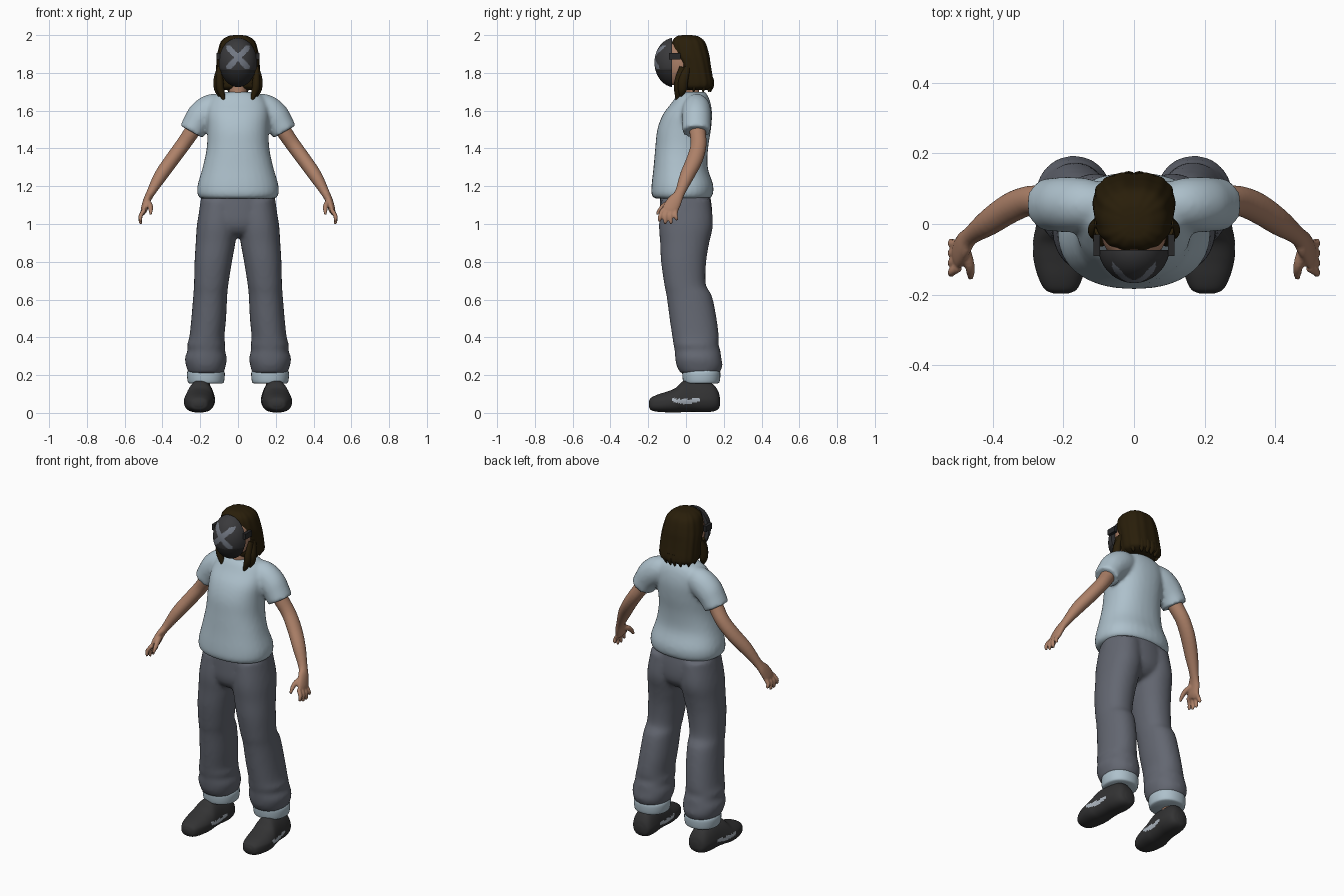
import bpy, bmesh, math
from mathutils import Vector

if "Cube" in bpy.data.objects:
    bpy.data.objects.remove(bpy.data.objects["Cube"])


def material(name, *rgb):
    m = bpy.data.materials.new(name)
    m.use_nodes = True
    m.diffuse_color = (*rgb, 1)
    m.node_tree.nodes["Principled BSDF"].inputs["Base Color"].default_value = (*rgb, 1)
    return m


SHIRT = material("pale_blue_cloth", .42, .53, .60)
PANTS = material("slate_cloth", .125, .135, .165)
SKIN = material("skin", .42, .22, .14)
HAIR = material("dark_brown_hair", .022, .013, .003)
SHOE = material("charcoal_shoe", .033, .033, .034)
MASK = material("charcoal_mask", .042, .042, .045)
JAW = material("black_mask", .022, .022, .023)
CROSS = material("grey_blue_paint", .17, .19, .23)
PATCH = material("pale_grey_patch", .42, .47, .53)


def spline(rows, steps):
    """Catmull-Rom interpolation of rows of numbers."""
    rows = [Vector(r) for r in rows]
    ext = [rows[0] * 2 - rows[1]] + rows + [rows[-1] * 2 - rows[-2]]
    out = []
    for p, q, r, s in zip(ext, ext[1:], ext[2:], ext[3:]):
        for k in range(steps):
            t = k / steps
            out.append(.5 * (2 * q + (r - p) * t + (2 * p - 5 * q + 4 * r - s) * t ** 2
                             + (3 * q - p - 3 * r + s) * t ** 3))
    return out + [rows[-1]]


def loft(bm, rows, mode="Z", segs=32, steps=4, power=1, mirror=False, ripple=0):
    """Z / Y rows: station, centre x, half width, low, high.  PATH rows: x, y, z, radius, radius."""
    rows = spline(rows, steps)
    for side in ((1, -1) if mirror else (1,)):
        rings = []
        for i, r in enumerate(rows):
            if mode == "PATH":
                c, a, b = Vector(r[:3]), r[3], r[4]
                t = Vector(rows[min(i + 1, len(rows) - 1)][:3]) - Vector(rows[max(i - 1, 0)][:3])
                u = t.cross(Vector((0, 1, 0))).normalized()
                v = u.cross(t).normalized()
            else:
                mid, a, b = (r[3] + r[4]) / 2, r[2], (r[4] - r[3]) / 2
                u = Vector((1, 0, 0))
                c = Vector((r[1], mid, r[0])) if mode == "Z" else Vector((r[1], r[0], mid))
                v = Vector((0, 1, 0)) if mode == "Z" else Vector((0, 0, 1))
            ring = []
            for k in range(segs):
                w = math.tau * k / segs
                cs, sn = math.cos(w), math.sin(w)
                g = 1 + ripple * math.cos(14 * w)
                p = c + u * a * g * math.copysign(abs(cs) ** power, cs) \
                      + v * b * g * math.copysign(abs(sn) ** power, sn)
                ring.append(bm.verts.new((p.x * side, p.y, p.z)))
            rings.append(ring)
        for lo, hi in zip(rings, rings[1:]):
            for k in range(segs):
                n = (k + 1) % segs
                bm.faces.new((lo[k], lo[n], hi[n], hi[k]))
        bm.faces.new(rings[0])
        bm.faces.new(rings[-1])


def finish(name, bm, mats, rule=None, voxel=0, smooth=4):
    bmesh.ops.recalc_face_normals(bm, faces=bm.faces)
    bm.normal_update()
    for f in bm.faces:
        f.smooth = True
        if rule:
            f.material_index = rule(f.calc_center_median(), f.normal)
    me = bpy.data.meshes.new(name)
    bm.to_mesh(me)
    bm.free()
    ob = bpy.data.objects.new(name, me)
    bpy.context.collection.objects.link(ob)
    for m in mats:
        me.materials.append(m)
    if voxel:
        r = ob.modifiers.new("merge", "REMESH")
        r.mode, r.voxel_size, r.use_smooth_shade = "VOXEL", voxel, True
        s = ob.modifiers.new("soften", "SMOOTH")
        s.factor, s.iterations = .5, smooth
    else:
        bpy.ops.object.select_all(action="DESELECT")
        ob.select_set(True)
        bpy.context.view_layer.objects.active = ob
        bpy.ops.object.shade_smooth_by_angle(angle=math.radians(50))
    return ob


# T-shirt: torso and short sleeves merged
bm = bmesh.new()
loft(bm, [(1.135, 0, .2, -.17, .13), (1.16, 0, .215, -.183, .143), (1.21, 0, .213, -.182, .143),
          (1.3, 0, .187, -.172, .115), (1.4, 0, .166, -.163, .117), (1.5, 0, .162, -.152, .132),
          (1.58, 0, .165, -.122, .138), (1.64, 0, .155, -.077, .13), (1.68, 0, .125, -.05, .115),
          (1.7, 0, .075, -.03, .1)], power=.88)
loft(bm, [(.08, .055, 1.62, .07, .06), (.14, .055, 1.608, .08, .075), (.19, .055, 1.572, .08, .078),
          (.222, .055, 1.53, .072, .076), (.246, .055, 1.488, .068, .075)], "PATH", mirror=True)
finish("shirt", bm, [SHIRT], voxel=.011)

# Trousers: hips and two baggy legs merged
bm = bmesh.new()
loft(bm, [(1.17, 0, .19, -.135, .125), (1.08, 0, .205, -.14, .138), (1, 0, .2, -.138, .135),
          (.95, 0, .13, -.11, .1), (.93, 0, .06, -.06, .05)])
loft(bm, [(1.13, .1, .095, -.13, .13), (1, .11, .107, -.143, .143), (.9, .119, .105, -.137, .123),
          (.8, .131, .099, -.132, .107), (.68, .142, .091, -.115, .105), (.62, .147, .09, -.103, .137),
          (.5, .155, .092, -.087, .162), (.4, .165, .093, -.072, .174), (.36, .168, .102, -.066, .172),
          (.33, .168, .099, -.06, .182), (.29, .17, .111, -.057, .187), (.25, .17, .105, -.05, .193),
          (.21, .169, .093, -.03, .178)], "Z", mirror=True, power=.92)
finish("trousers", bm, [PANTS], voxel=.012)

# Pale rolled cuffs
bm = bmesh.new()
loft(bm, [(.155, .17, .085, -.005, .165), (.165, .17, .096, -.015, .178), (.21, .17, .1, -.02, .182),
          (.23, .17, .09, -.015, .175)], mirror=True, power=.92)
finish("trouser_cuffs", bm, [SHIRT])

# Bare ankles
bm = bmesh.new()
loft(bm, [(.1, .188, .04, .03, .125), (.2, .185, .038, .035, .12)], mirror=True, segs=20)
finish("ankles", bm, [SKIN])


# Shoes with a slim side patch painted by position
def shoe_rule(c, n):
    arc = .06 + 2.2 * (c.y + .005) ** 2
    return int(abs(n.x) > .4 and -.075 < c.y < .078 and abs(c.z - arc) < .013 - .05 * abs(c.y))


bm = bmesh.new()
loft(bm, [(-.197, .207, .02, .035, .06), (-.185, .207, .045, .015, .08), (-.15, .208, .063, .006, .097),
          (-.1, .208, .076, .003, .113), (-.055, .206, .08, .002, .132), (-.015, .202, .078, .004, .168),
          (.04, .197, .074, .006, .176), (.1, .192, .072, .004, .168), (.145, .189, .064, .008, .15),
          (.17, .187, .048, .02, .115), (.18, .186, .02, .04, .08)],
     "Y", segs=72, steps=7, power=.8, mirror=True)
for v in bm.verts:
    mid = math.copysign(.197, v.co.x)
    v.co.x = mid + (v.co.x - mid) * (1 - 3 * max(0, v.co.z - .07))
finish("shoes", bm, [SHOE, PATCH], shoe_rule)

# Arms, palms, fingers and thumbs merged
bm = bmesh.new()
loft(bm, [(.19, .055, 1.58, .045, .045), (.247, .062, 1.485, .041, .043), (.295, .066, 1.415, .039, .042),
          (.35, .045, 1.34, .038, .043), (.41, .005, 1.255, .035, .038), (.462, -.033, 1.165, .023, .027),
          (.482, -.058, 1.125, .02, .038), (.496, -.083, 1.08, .018, .042),
          (.503, -.092, 1.057, .012, .034)], "PATH", mirror=True)
for k in range(4):
    y, tip = -.123 + .023 * k, -.14 + .03 * k
    low = (1.012, 1.0, 1.0, 1.018)[k]
    loft(bm, [(.495, y, 1.075, .012, .013), (.515, (y + tip) / 2 - .004, 1.045, .011, .012),
              (.516, tip, low + .012, .01, .01), (.512, tip, low, .005, .005)],
         "PATH", segs=14, mirror=True)
loft(bm, [(.478, -.07, 1.12, .014, .018), (.465, -.115, 1.098, .014, .015),
          (.462, -.142, 1.07, .011, .011), (.463, -.155, 1.05, .006, .006)],
     "PATH", segs=14, mirror=True)
finish("arms_and_hands", bm, [SKIN], voxel=.0055, smooth=2)

# Neck and head
bm = bmesh.new()
loft(bm, [(1.62, 0, .055, -.03, .08), (1.7, 0, .047, -.03, .07), (1.8, 0, .046, -.03, .065)])
finish("neck", bm, [SKIN])
bm = bmesh.new()
loft(bm, [(1.735, 0, .02, -.085, -.03), (1.75, 0, .05, -.1, .02), (1.8, 0, .084, -.115, .07),
          (1.87, 0, .095, -.115, .09), (1.94, 0, .08, -.1, .08), (1.975, 0, .03, -.05, .03)])
finish("head", bm, [SKIN])


# Mask shell: front of an ellipsoid, with a dark jaw and a painted cross
def mask_rule(c, n):
    if c.z < 1.815:
        return 1
    x, z = abs(c.x), abs(c.z - 1.882)
    return 2 if n.y < -.2 and x < .062 and z < .063 and abs(x - z) < .021 else 0


bm = bmesh.new()
bmesh.ops.create_uvsphere(bm, u_segments=112, v_segments=80, radius=1)
for v in bm.verts:
    v.co = Vector((v.co.x * .102, v.co.y * .107 - .06, v.co.z * .131 + 1.855))
    if v.co.z < 1.815:
        v.co.x *= .97
bmesh.ops.bisect_plane(bm, geom=bm.verts[:] + bm.edges[:] + bm.faces[:], dist=1e-5,
                       plane_co=(0, -.073, 0), plane_no=(0, 1, 0), clear_outer=True)
bmesh.ops.holes_fill(bm, edges=[e for e in bm.edges if e.is_boundary], sides=0)
finish("face_mask", bm, [MASK, JAW, CROSS], mask_rule)

# Mask straps
bm = bmesh.new()
for side in (1, -1):
    made = bmesh.ops.create_cube(bm, size=1)["verts"]
    for v in made:
        v.co = Vector((side * .105 + v.co.x * .018, v.co.y * .06 - .06, v.co.z * .034 + 1.888))
finish("mask_straps", bm, [JAW])

# Hair: bob with soft ridges plus loose strands
bm = bmesh.new()
loft(bm, [(2.0, 0, .02, -.02, .03), (1.993, 0, .055, -.05, .065), (1.965, 0, .09, -.073, .1),
          (1.9, 0, .108, -.073, .122), (1.85, 0, .113, -.045, .13), (1.8, 0, .115, -.033, .138),
          (1.75, 0, .115, -.025, .146), (1.725, 0, .108, -.02, .14), (1.71, 0, .085, .0, .115)],
     segs=84, power=.8, ripple=.015)
for top, mid, tip, low in ((.1, .092, .068, 1.64), (.1, .105, .1, 1.675)):
    y = -.035 if low < 1.66 else -.015
    loft(bm, [(top, y + .02, 1.83, .012, .02), (mid + .005, y, 1.76, .02, .026),
              (mid, y - .005, 1.71, .02, .024), (tip, y - .012, low, .004, .004)],
         "PATH", segs=14, mirror=True)
for x, y in ((.09, .04), (.085, .09), (.05, .12), (.015, .128)):
    loft(bm, [(x, y, 1.77, .022, .018), (x, y + .005, 1.735, .02, .016),
              (x * .95, y, 1.7, .004, .004)], "PATH", segs=12, mirror=True)
finish("hair", bm, [HAIR])
